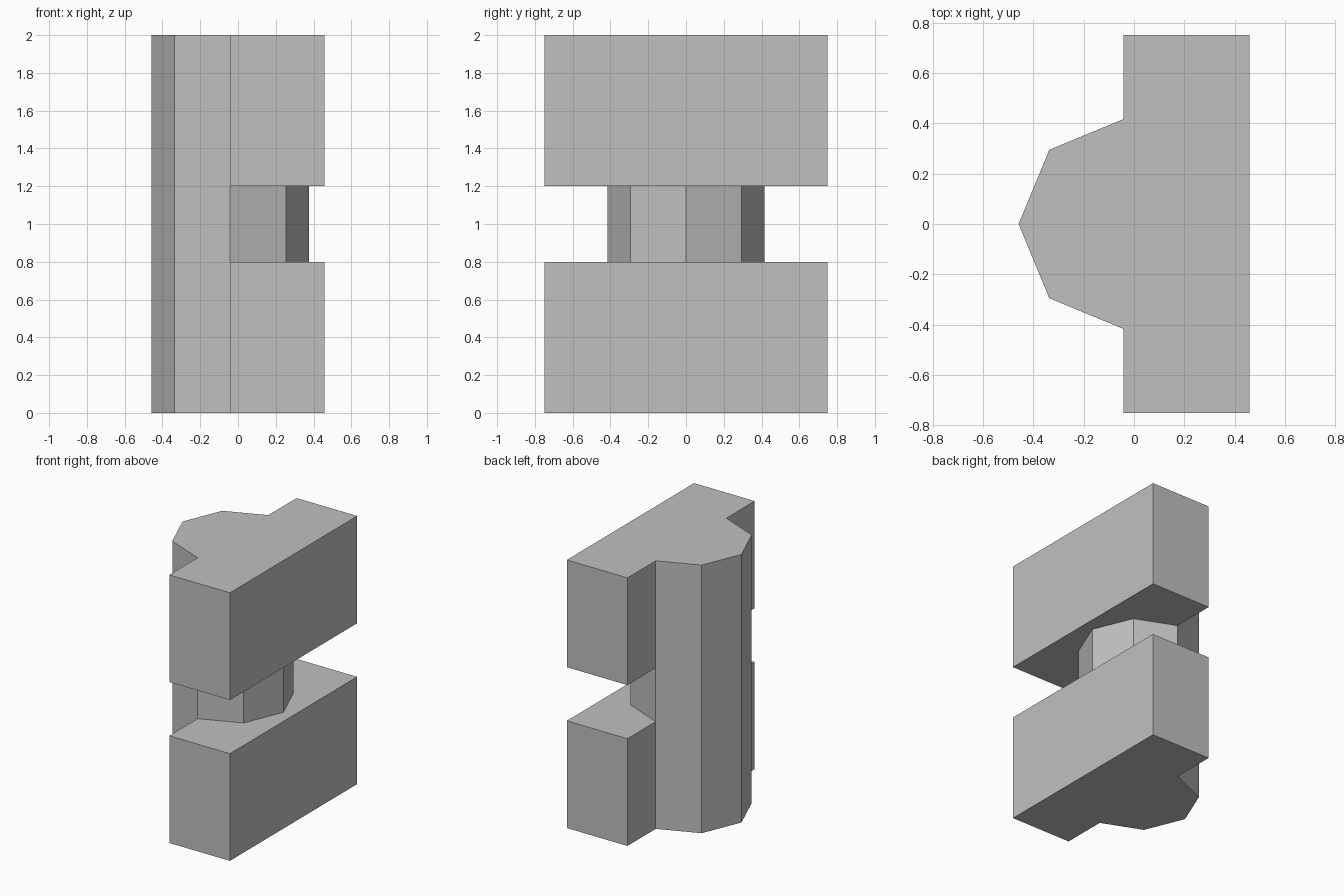
import bpy

# Remove the default cube
cube = bpy.data.objects.get("Cube")
if cube:
    bpy.data.objects.remove(cube, do_unlink=True)

RADIUS = 5 / 12          # octagonal column radius
AXIS_X = -RADIUS / 10    # column axis, also the rear face of the blocks
DEPTH, WIDTH, HEIGHT = 0.5, 1.5, 0.8

grey = bpy.data.materials.new("plain grey")
grey.use_nodes = True
colour = (0.53, 0.53, 0.53, 1)
grey.diffuse_color = colour
grey.node_tree.nodes["Principled BSDF"].inputs["Base Color"].default_value = colour


def block(name, z):
    """Rectangular block whose rear face lies on the column axis."""
    bpy.ops.mesh.primitive_cube_add(size=1, location=(AXIS_X + DEPTH / 2, 0, z))
    obj = bpy.context.object
    obj.name = name
    obj.scale = (DEPTH, WIDTH, HEIGHT)
    bpy.ops.object.transform_apply(location=True, rotation=False, scale=True)
    obj.data.materials.append(grey)
    return obj


# Full-height eight-sided column with corners on the x and y axes
bpy.ops.mesh.primitive_cylinder_add(vertices=8, radius=RADIUS, depth=2,
                                    location=(AXIS_X, 0, 1))
column = bpy.context.object
column.name = "column_with_blocks"
bpy.ops.object.transform_apply(location=True, rotation=False, scale=False)
column.data.materials.append(grey)

# Lower and upper blocks fused to the column, leaving a gap between them
for name, z in (("lower_block", HEIGHT / 2), ("upper_block", 2 - HEIGHT / 2)):
    part = block(name, z)
    bpy.context.view_layer.objects.active = column
    union = column.modifiers.new("fuse_" + name, 'BOOLEAN')
    union.operation = 'UNION'
    union.solver = 'EXACT'
    union.object = part
    bpy.ops.object.modifier_apply(modifier=union.name)
    bpy.data.objects.remove(part, do_unlink=True)
